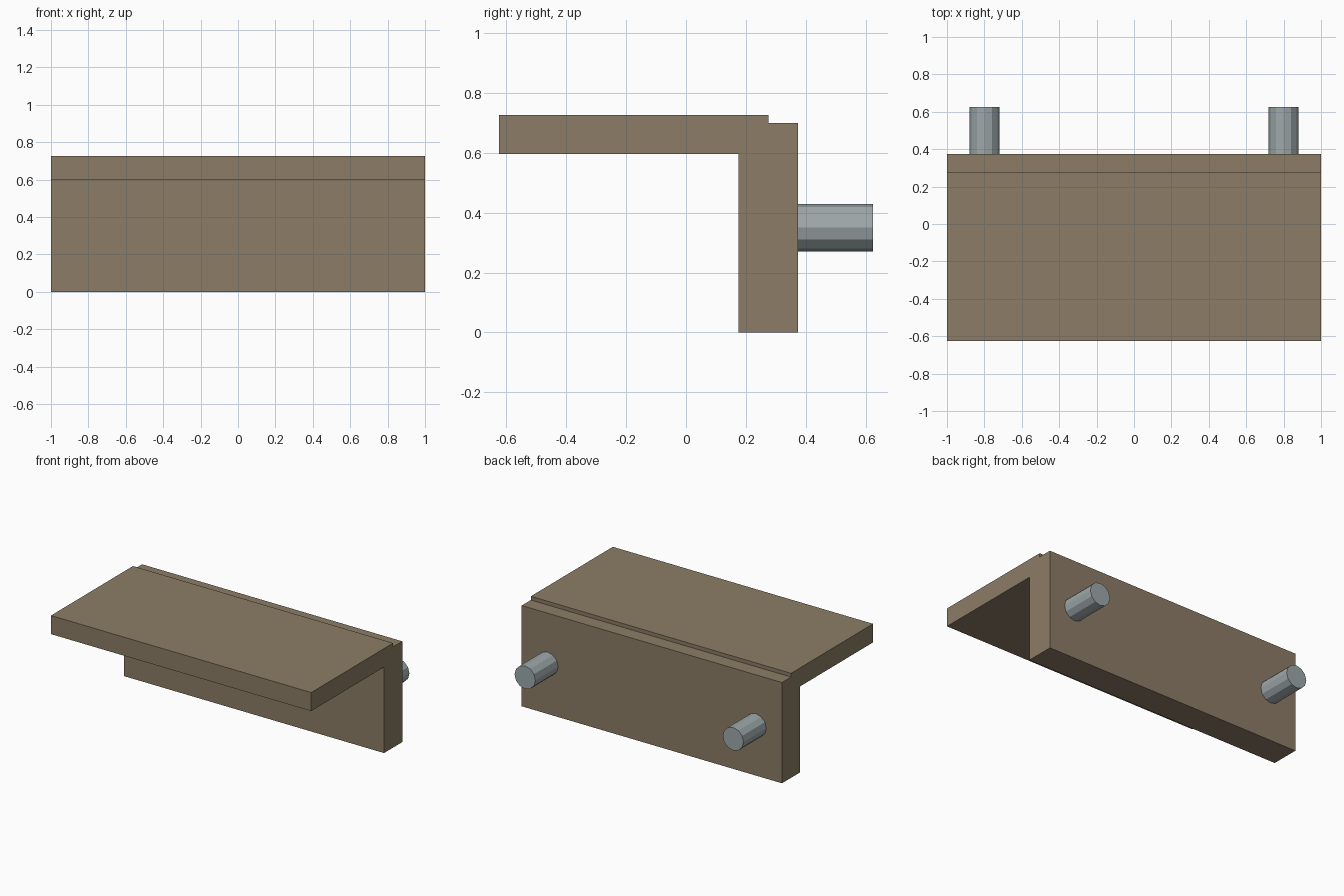
import bpy
import bmesh
import math

cube = bpy.data.objects.get("Cube")
if cube:
    bpy.data.objects.remove(cube, do_unlink=True)


def make_material(name, color):
    mat = bpy.data.materials.new(name)
    mat.use_nodes = True
    mat.diffuse_color = color
    mat.node_tree.nodes["Principled BSDF"].inputs["Base Color"].default_value = color
    return mat


def extrude_profile(name, points, offset, mat):
    """Fill a closed outline, extrude it along offset and make it an object."""
    bm = bmesh.new()
    face = bm.faces.new([bm.verts.new(p) for p in points])
    result = bmesh.ops.extrude_face_region(bm, geom=[face], use_keep_orig=True)
    moved = [g for g in result["geom"] if isinstance(g, bmesh.types.BMVert)]
    bmesh.ops.translate(bm, verts=moved, vec=offset)
    bmesh.ops.recalc_face_normals(bm, faces=bm.faces)
    mesh = bpy.data.meshes.new(name)
    bm.to_mesh(mesh)
    bm.free()
    mesh.materials.append(mat)
    obj = bpy.data.objects.new(name, mesh)
    bpy.context.collection.objects.link(obj)
    return obj


wood = make_material("brown wood", (0.262, 0.202, 0.133, 1))
metal = make_material("grey metal", (0.342, 0.392, 0.402, 1))

# Shelf and back board share one stepped L-shaped side profile
profile = [(-0.625, 0.597), (0.175, 0.597), (0.175, 0), (0.375, 0),
           (0.375, 0.7), (0.275, 0.7), (0.275, 0.726), (-0.625, 0.726)]
extrude_profile("shelf_bracket", [(-1, y, z) for y, z in profile], (2, 0, 0), wood)

# Twelve-sided mounting pegs on the back
SIDES = 12
RADIUS = 0.08
for side, x in (("left", 0.8), ("right", -0.8)):
    angles = [math.tau * i / SIDES for i in range(SIDES)]
    ring = [(x + RADIUS * math.cos(a), 0.375, 0.35 + RADIUS * math.sin(a)) for a in angles]
    extrude_profile(f"{side}_peg", ring, (0, 0.25, 0), metal)
